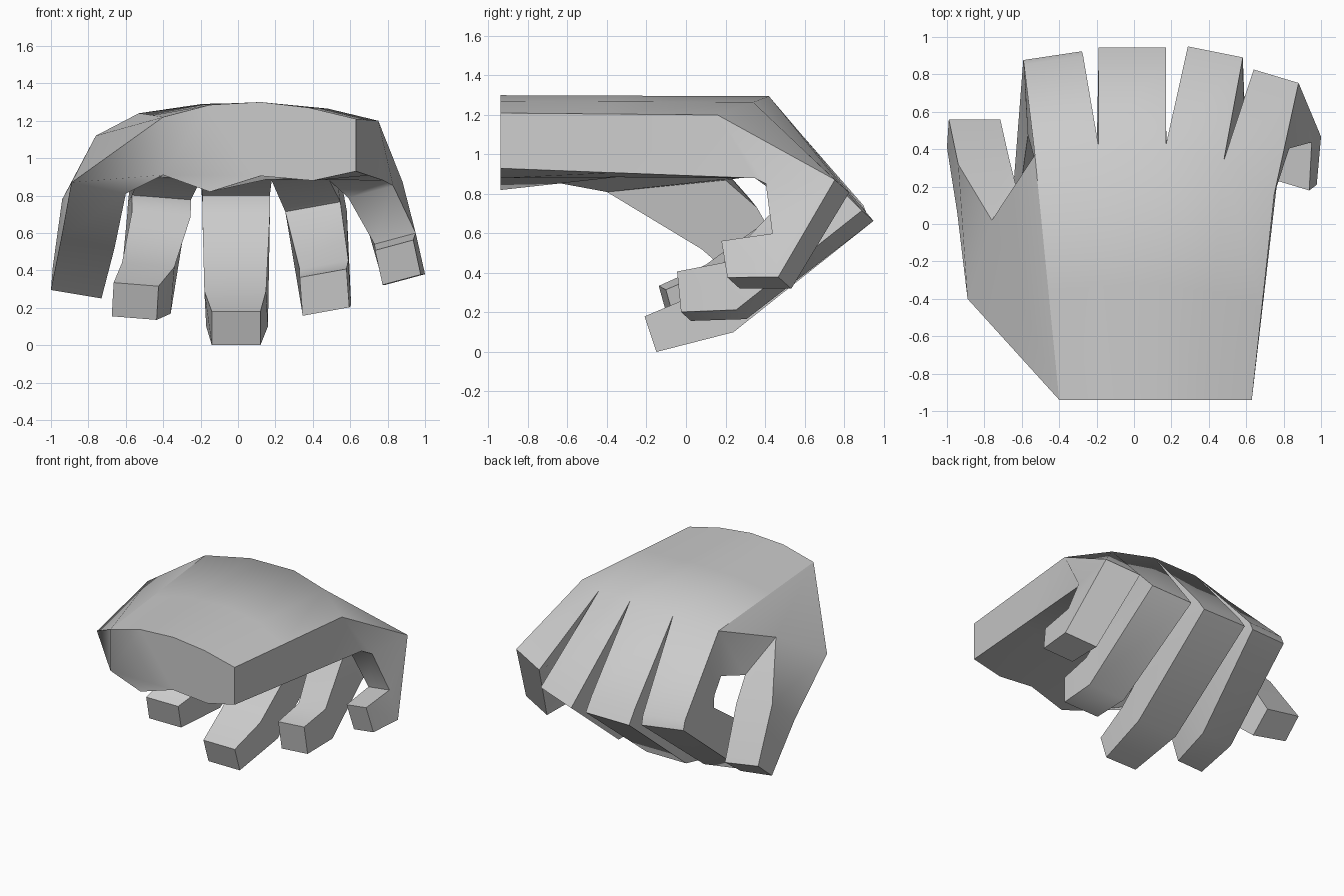
import bpy, bmesh
from mathutils import Vector as V

if "Cube" in bpy.data.objects:
    bpy.data.objects.remove(bpy.data.objects["Cube"])

bm = bmesh.new()


def loft(sections, end_cap=True):
    """Skin closed sections with equal point counts; only the last end is capped."""
    loops = [[bm.verts.new(p) for p in s] for s in sections]
    n = len(loops[0])
    for a, b in zip(loops, loops[1:]):
        for i in range(n):
            j = (i + 1) % n
            bm.faces.new((a[i], a[j], b[j], b[i]))
    if end_cap:
        bm.faces.new(loops[-1])


# Palm: knuckle line skinned over a flattened underside to the capped wrist
wrist = [(-.40, 1.22), (-.15, 1.285), (.12, 1.30), (.38, 1.27), (.63, 1.21),
         (.63, .93), (.40, .88), (.12, .905), (-.15, .82), (-.40, .91)]
knuckles = [(-.53, .37, 1.24), (-.19, .42, 1.29), (.17, .42, 1.295), (.48, .34, 1.265), (.75, .16, 1.20),
            (.78, .35, .88), (.49, .37, .88), (.18, .36, .88), (-.20, .36, .88), (-.53, .34, .89)]
wrist = [V((x, -.94, z)) for x, z in wrist]
knuckles = [V(k) for k in knuckles]
middle = [w.lerp(k, .45) for w, k in zip(wrist, knuckles)]
for p in middle[6:9]:
    p.z = .885
loft([knuckles, middle, wrist])
# open the thumb side of the palm, the thumb grows out of it
bm.faces.ensure_lookup_table()
bmesh.ops.delete(bm, geom=[bm.faces[9], bm.faces[19]], context='FACES_ONLY')

# Thumb: ball of the thumb, then two hanging segments
loft([
    [wrist[0], knuckles[0], knuckles[9], wrist[9]],
    [(-.89, -.40, .87), (-.76, .02, 1.12), (-.63, .20, .87), (-.60, -.40, .81)],
    [(-.945, .06, .57), (-.94, .32, .78), (-.67, .36, .73), (-.66, .08, .52)],
    [(-1, .41, .295), (-.99, .56, .42), (-.715, .56, .375), (-.73, .39, .25)]])


def finger(i, side, rings):
    """Grow a finger from knuckle span i.
    Each ring: middle of outer edge, middle of inner edge, half width."""
    sections = [[knuckles[i], knuckles[i + 1], knuckles[8 - i], knuckles[9 - i]]]
    for outer, inner, hw in rings:
        s, o, n = V(side) * hw, V(outer), V(inner)
        sections.append([o - s, o + s, n + s, n - s])
    loft(sections)


# Index finger
finger(0, (1, .15, -.08), [
    ((-.43, .875, .755), (-.41, .50, .79), .158),
    ((-.435, .90, .69), (-.41, .50, .70), .157),
    ((-.50, .28, .18), (-.48, .12, .43), .14),
    ((-.555, -.07, .145), (-.545, -.12, .325), .12)])
# Middle finger
finger(1, (1, 0, 0), [
    ((-.01, .88, .755), (-.01, .54, .80), .18),
    ((-.01, .945, .66), (-.01, .53, .69), .18),
    ((-.005, .24, .10), (-.015, .05, .29), .165),
    ((-.01, -.15, 0), (-.01, -.21, .18), .13)])
# Ring finger
finger(2, (1, -.2, .18), [
    ((.435, .92, .69), (.40, .52, .74), .147),
    ((.475, .28, .19), (.46, .22, .43), .13),
    ((.47, 0, .18), (.455, -.02, .385), .125)])
# Little finger
finger(3, (1, -.3, .27), [
    ((.76, .79, .84), (.71, .44, .82), .12),
    ((.89, .50, .35), (.84, .47, .57), .11),
    ((.875, .24, .35), (.835, .21, .535), .102)])

# Weld everything into one skin
bmesh.ops.remove_doubles(bm, verts=bm.verts, dist=0.001)
bmesh.ops.delete(bm, geom=[e for e in bm.edges if not e.link_faces], context='EDGES')
# bridge the thumb seam to the extra middle row of the palm
bmesh.ops.holes_fill(bm, edges=[e for e in bm.edges if e.is_boundary], sides=0)
bmesh.ops.recalc_face_normals(bm, faces=bm.faces)
me = bpy.data.meshes.new("hand")
bm.to_mesh(me)
bm.free()
hand = bpy.data.objects.new("hand", me)
bpy.context.collection.objects.link(hand)
bpy.context.view_layer.objects.active = hand
hand.select_set(True)
bpy.ops.object.shade_smooth_by_angle(angle=1.0)
